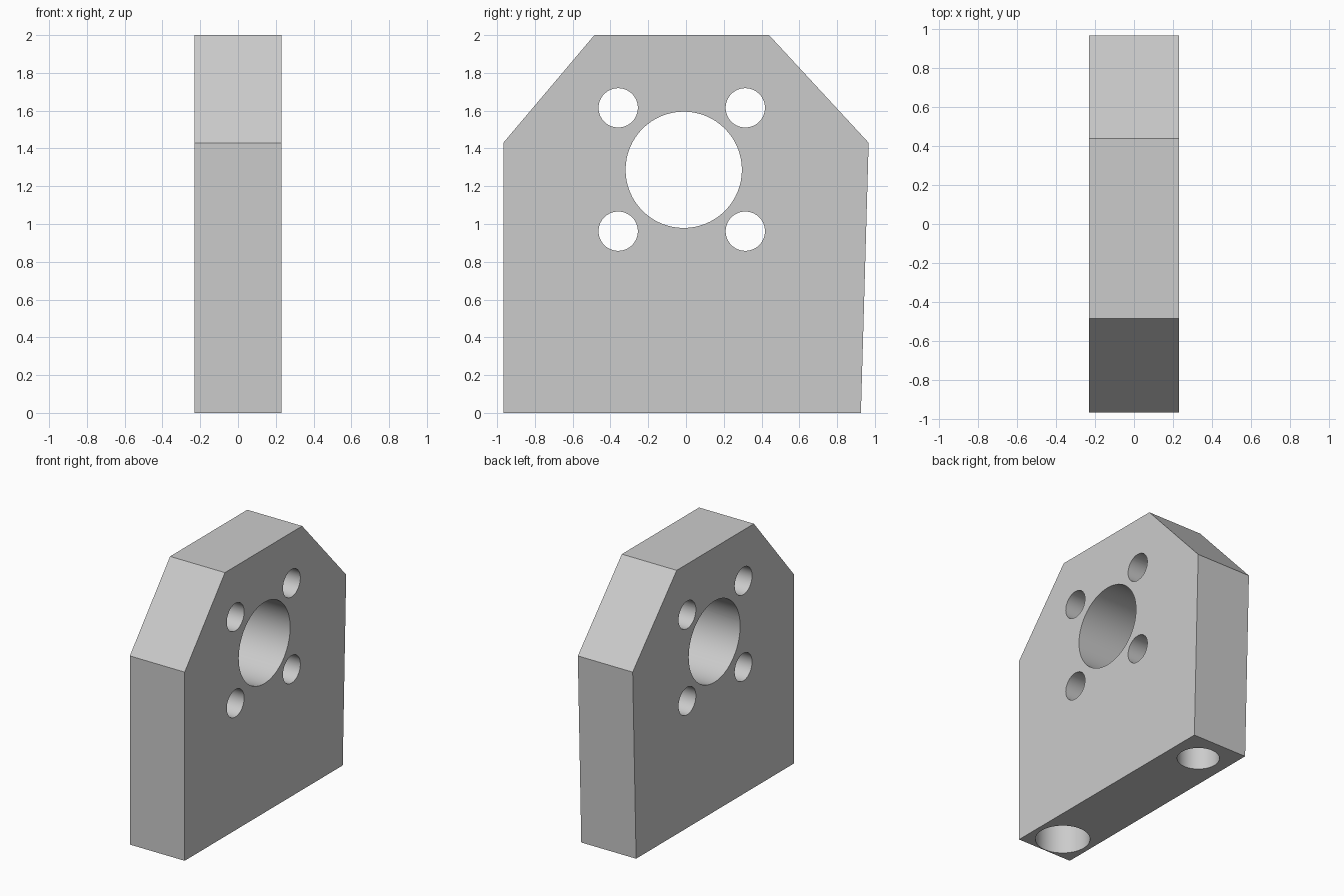
import bpy, bmesh
from math import radians

if "Cube" in bpy.data.objects:
    bpy.data.objects.remove(bpy.data.objects["Cube"])

HALF_X = 0.23


def drill(body, name, centre, radius, length, axis):
    """Cut a round hole through or into the body along the x or z axis."""
    rotation = (0, radians(90), 0) if axis == 'X' else (0, 0, 0)
    bpy.ops.mesh.primitive_cylinder_add(vertices=64, radius=radius, depth=length,
                                        location=centre, rotation=rotation)
    cutter = bpy.context.object
    cutter.name = name
    cutter.hide_render = True
    mod = body.modifiers.new(name, 'BOOLEAN')
    mod.operation = 'DIFFERENCE'
    mod.solver = 'EXACT'
    mod.object = cutter
    bpy.context.view_layer.objects.active = body
    bpy.ops.object.modifier_apply(modifier=mod.name)
    bpy.data.objects.remove(cutter, do_unlink=True)


# Plate: chamfered outline in y-z, extruded along x
outline = [(-0.967, 0), (0.926, 0), (0.967, 1.43),
           (0.44, 2.0), (-0.485, 2.0), (-0.967, 1.43)]
bm = bmesh.new()
face = bm.faces.new([bm.verts.new((-HALF_X, y, z)) for y, z in outline])
side = bmesh.ops.extrude_face_region(bm, geom=[face])
bmesh.ops.translate(bm, vec=(2 * HALF_X, 0, 0),
                    verts=[v for v in side['geom'] if isinstance(v, bmesh.types.BMVert)])
bmesh.ops.recalc_face_normals(bm, faces=bm.faces)
mesh = bpy.data.meshes.new('mounting_plate')
bm.to_mesh(mesh)
bm.free()
plate = bpy.data.objects.new('mounting_plate', mesh)
bpy.context.collection.objects.link(plate)

# Central bore and four bolt holes through the thickness
drill(plate, 'centre_bore', (0, -0.012, 1.287), 0.308, 1, 'X')
for y in (-0.359, 0.314):
    for z in (0.962, 1.615):
        drill(plate, 'bolt_hole', (0, y, z), 0.104, 1, 'X')

# Two blind fixing holes in the underside, of different sizes
DEPTH = 0.6
for y, radius in ((-0.77, 0.19), (0.694, 0.147)):
    drill(plate, 'base_hole', (0, y, 0), radius, 2 * DEPTH, 'Z')

# Smooth bores, sharp edges
bpy.ops.object.select_all(action='DESELECT')
plate.select_set(True)
bpy.context.view_layer.objects.active = plate
bpy.ops.object.shade_smooth_by_angle(angle=radians(30))
